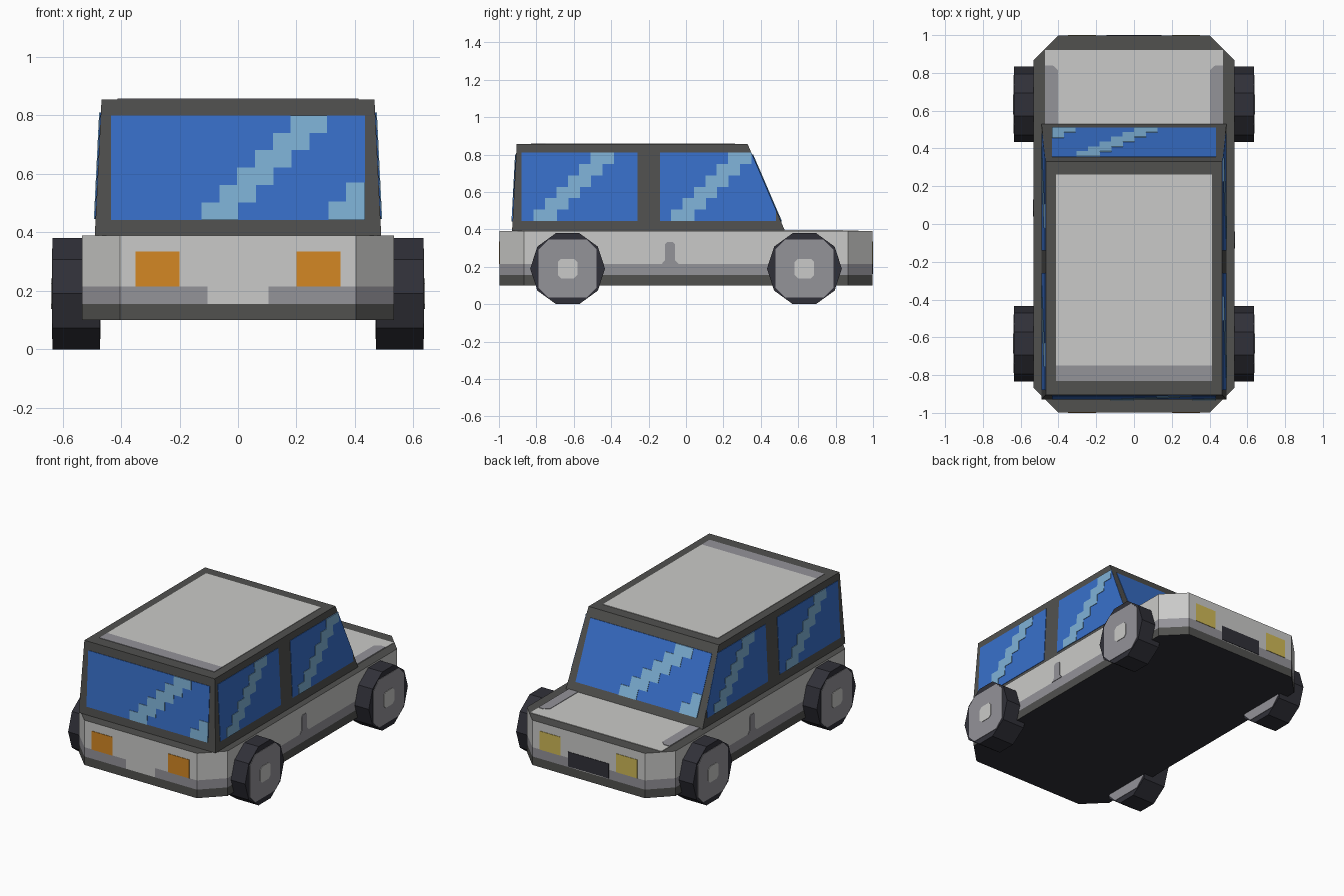
import bpy, bmesh, math
from mathutils import Vector

if "Cube" in bpy.data.objects:
    bpy.data.objects.remove(bpy.data.objects["Cube"])

T = 0.003  # thickness of one painted layer


def srgb(r, g, b):
    lin = lambda c: c / 12.92 if c <= 0.04045 else ((c + 0.055) / 1.055) ** 2.4
    return tuple(lin(c / 255) for c in (r, g, b)) + (1,)


MATS = {}
for mat_name, rgb in {
    "light_grey": (202, 202, 200), "mid_grey": (148, 147, 153), "dark_trim": (81, 81, 79),
    "tyre_black": (48, 48, 56), "window_blue": (56, 112, 203), "glass_shine": (127, 178, 215),
    "orange": (211, 135, 36), "pale_yellow": (207, 185, 86),
}.items():
    MATS[mat_name] = bpy.data.materials.new(mat_name)
    MATS[mat_name].diffuse_color = srgb(*rgb)


def solid(name, ring_a, ring_b, mats, rule=None, cuts=()):
    """Closed solid between two matching rings, optionally cut and coloured by a rule."""
    bm = bmesh.new()
    a = [bm.verts.new(p) for p in ring_a]
    b = [bm.verts.new(p) for p in ring_b]
    bm.faces.new(a)
    bm.faces.new(b[::-1])
    for i in range(len(a)):
        j = (i + 1) % len(a)
        bm.faces.new((a[j], a[i], b[i], b[j]))
    for co, no in cuts:
        bmesh.ops.bisect_plane(bm, geom=bm.verts[:] + bm.edges[:] + bm.faces[:],
                               plane_co=co, plane_no=no)
    bmesh.ops.recalc_face_normals(bm, faces=bm.faces[:])
    bm.normal_update()
    if rule:
        for f in bm.faces:
            f.material_index = rule(f.calc_center_median(), f.normal)
    me = bpy.data.meshes.new(name)
    bm.to_mesh(me)
    bm.free()
    for m in mats:
        me.materials.append(MATS[m])
    ob = bpy.data.objects.new(name, me)
    bpy.context.collection.objects.link(ob)
    return ob


def plate(name, pts, surface, mat, layer=1):
    """Thin painted plate: 2D outline laid on a surface(u, v, offset)."""
    solid(name, [surface(u, v, T * layer) for u, v in pts],
          [surface(u, v, 0) for u, v in pts], [mat])


def rect(u0, u1, v0, v1):
    return [(u0, v0), (u1, v0), (u1, v1), (u0, v1)]


def stairs(u0, z0, z1, d, rows=6, step=0.061, width=0.125):
    """Stepped diagonal shine; d is the direction it climbs."""
    h = (z1 - z0) / rows
    left, right = [], []
    for i in range(rows):
        for k in (i, i + 1):
            left.append((u0 + d * i * step, z0 + k * h))
            right.append((u0 + d * (i * step + width), z0 + k * h))
    return left + right[::-1]


# Lower body: chamfered slab with bumper and sill bands
W, L, C = 0.533, 0.997, 0.13
Z0, Z1 = 0.10, 0.39
outline = [(W, -L + C), (W, L - C), (W - C, L), (-W + C, L),
           (-W, L - C), (-W, -L + C), (-W + C, -L), (W - C, -L)]


def body_rule(c, n):
    if n.z > 0.9:
        return 2
    if n.z < -0.9:
        return 3
    if c.z < 0.155:
        return 2
    middle = abs(n.y) > 0.9 and abs(c.x) < 0.105
    return 1 if c.z < 0.215 and not middle else 0


solid("body", [(x, y, Z0) for x, y in outline], [(x, y, Z1) for x, y in outline],
      ["light_grey", "mid_grey", "dark_trim", "tyre_black"], body_rule,
      [((0, 0, 0.155), (0, 0, 1)), ((0, 0, 0.215), (0, 0, 1)),
       ((0.105, 0, 0), (1, 0, 0)), ((-0.105, 0, 0), (1, 0, 0))])

# Cabin: tapered block with a raked windscreen
ZR = 0.855


def slope(lo, hi):
    return lambda z: lo + (hi - lo) * (z - Z1) / (ZR - Z1)


side_x, back_y, screen_y = slope(0.49, 0.467), slope(-0.93, -0.905), slope(0.53, 0.33)


def cabin_ring(z):
    x = side_x(z)
    return [(x, back_y(z), z), (x, screen_y(z), z), (-x, screen_y(z), z), (-x, back_y(z), z)]


solid("cabin", cabin_ring(Z1), cabin_ring(ZR), ["dark_trim"])

# End windows with shine; the two ends mirror each other
on_back = lambda x, z, d: (x, back_y(z) - d, z)
on_screen = lambda x, z, d: (x, screen_y(z) + d, z)
for name, surf, s in (("rear_window", on_back, 1), ("windscreen", on_screen, -1)):
    plate(name, rect(-0.435, 0.435, 0.443, 0.80), surf, "window_blue")
    plate(name + "_shine", stairs(-0.125 * s, 0.443, 0.80, s), surf, "glass_shine", 2)
    corner = [(0.31, 0.443), (0.435, 0.443), (0.435, 0.57), (0.37, 0.57),
              (0.37, 0.505), (0.31, 0.505)]
    plate(name + "_corner_shine", [(x * s, z) for x, z in corner], surf, "glass_shine", 2)

# Side windows with shine, and the door line on the body
for side, s in (("right", 1), ("left", -1)):
    on_side = lambda y, z, d: (s * (side_x(z) + d), y, z)
    on_body = lambda y, z, d: (s * (W + d), y, z)
    front_shape = [(-0.14, 0.445), (0.48, 0.445), (0.48, 0.505), (0.349, 0.81), (-0.14, 0.81)]
    for name, c, shape in (("back", -0.57, rect(-0.88, -0.26, 0.445, 0.81)),
                           ("front", 0.165, front_shape)):
        plate(f"{side}_{name}_window", shape, on_side, "window_blue")
        plate(f"{side}_{name}_window_shine", stairs(c - s * 0.245, 0.445, 0.81, s),
              on_side, "glass_shine", 2)
    door = [(-0.13, 0.215), (-0.04, 0.215), (-0.058, 0.235), (-0.058, 0.32), (-0.07, 0.332),
            (-0.1, 0.332), (-0.112, 0.32), (-0.112, 0.235)]
    plate(f"{side}_door_line", [(y * s, z) for y, z in door], on_body, "mid_grey")

# Roof and bonnet panels
on_roof = lambda x, y, d: (x, y, ZR + d)
on_bonnet = lambda x, y, d: (x, y, Z1 + d)
plate("roof_panel", rect(-0.412, 0.412, -0.75, 0.262), on_roof, "light_grey")
plate("roof_panel_rear_strip", rect(-0.412, 0.412, -0.83, -0.75), on_roof, "mid_grey")
plate("bonnet_panel", rect(-0.47, 0.47, 0.53, 0.922), on_bonnet, "light_grey")
for side, s in (("right", 1), ("left", -1)):
    strip = [(0.402, 0.53), (0.47, 0.53), (0.47, 0.84), (0.43, 0.84), (0.402, 0.815)]
    plate(f"{side}_bonnet_strip", [(x * s, y) for x, y in strip], on_bonnet, "mid_grey", 2)

# Lamps at both ends and the grille
on_tail = lambda x, z, d: (x, -L - d, z)
on_nose = lambda x, z, d: (x, L + d, z)
for side, s in (("right", 1), ("left", -1)):
    lamp = rect(0.2 * s, 0.35 * s, 0.215, 0.335)
    plate(f"{side}_tail_lamp", lamp, on_tail, "orange")
    plate(f"{side}_headlamp", lamp, on_nose, "pale_yellow")
plate("grille", rect(-0.145, 0.145, 0.16, 0.255), on_nose, "tyre_black")

# Wheels: ten-sided tyres with hub plates on both faces
R, HZ, XI, XO = 0.2, 0.19, 0.473, 0.634


def octagon(r, k):
    return [(r, -k), (r, k), (k, r), (-k, r), (-r, k), (-r, -k), (-k, -r), (k, -r)]


for side, s in (("right", 1), ("left", -1)):
    for end, wy in (("front", 0.633), ("back", -0.633)):
        name = f"{side}_{end}_wheel"
        ring = [(wy + R * math.cos(i * math.pi / 5), HZ + R * math.sin(i * math.pi / 5))
                for i in range(10)]
        solid(name, [(s * XI, y, z) for y, z in ring], [(s * XO, y, z) for y, z in ring],
              ["tyre_black"])
        outer = lambda u, v, d: (s * (XO + d), wy + u, HZ + v)
        inner = lambda u, v, d: (s * (XI - d), wy + u, HZ + v)
        for face, surf in (("outer", outer), ("inner", inner)):
            plate(f"{name}_{face}_hub", octagon(0.155, 0.102), surf, "mid_grey")
            plate(f"{name}_{face}_cap", octagon(0.052, 0.035), surf, "light_grey", 2)

for m in bpy.data.materials:
    if m.users and not m.is_grease_pencil:
        m.use_nodes = True
        m.node_tree.nodes["Principled BSDF"].inputs["Base Color"].default_value = m.diffuse_color
